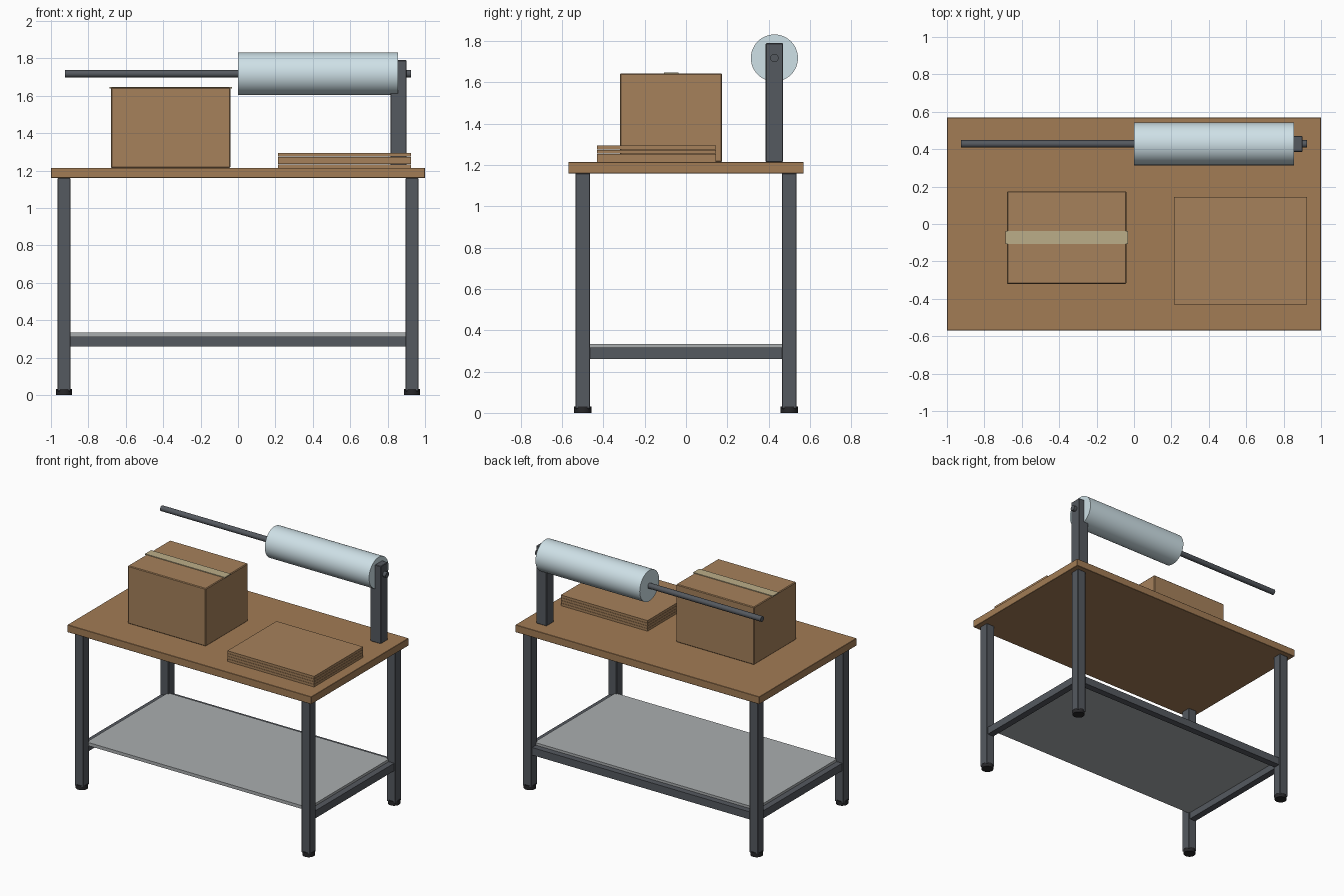
import bpy, math

if "Cube" in bpy.data.objects:
    bpy.data.objects.remove(bpy.data.objects["Cube"])


def mat(name, r, g, b):
    m = bpy.data.materials.new(name)
    m.diffuse_color = (r, g, b, 1)
    m.use_nodes = True
    m.node_tree.nodes["Principled BSDF"].inputs["Base Color"].default_value = m.diffuse_color
    return m


STEEL = mat("dark_steel", 0.09, 0.10, 0.115)
RUBBER = mat("rubber", 0.02, 0.02, 0.022)
WOOD = mat("wood", 0.36, 0.20, 0.09)
CARD = mat("cardboard", 0.38, 0.22, 0.105)
TAPE = mat("tape", 0.50, 0.42, 0.25)
SHEET = mat("shelf_metal", 0.40, 0.42, 0.43)
WRAP = mat("wrap_film", 0.62, 0.75, 0.80)


def box(name, x, y, z, m, bevel=0):
    """Box from (min, max) ranges."""
    r = (x, y, z)
    bpy.ops.mesh.primitive_cube_add(size=1, location=[(a + b) / 2 for a, b in r])
    o = bpy.context.object
    o.name = name
    o.scale = [b - a for a, b in r]
    bpy.ops.object.transform_apply(location=False, rotation=False, scale=True)
    o.data.materials.append(m)
    if bevel:
        b = o.modifiers.new("bevel", 'BEVEL')
        b.width, b.segments = bevel, 1
    return o


def cyl(name, radius, depth, loc, m, along_x=False, sides=32):
    rot = (0, math.pi / 2, 0) if along_x else (0, 0, 0)
    bpy.ops.mesh.primitive_cylinder_add(vertices=sides, radius=radius, depth=depth,
                                        location=loc, rotation=rot)
    o = bpy.context.object
    o.name = name
    o.data.materials.append(m)
    bpy.ops.object.shade_smooth_by_angle(angle=math.radians(35))
    return o


# Table top
box("table_top", (-1, 1), (-0.57, 0.57), (1.16, 1.215), WOOD, 0.002)

# Legs, feet and side rails
for sx, side in ((-1, "left"), (1, "right")):
    for sy, end in ((-1, "front"), (1, "back")):
        x, y = sx * 0.93, sy * 0.5
        box(f"{end}_{side}_leg", (x - 0.035, x + 0.035), (y - 0.035, y + 0.035),
            (0.02, 1.16), STEEL, 0.003)
        cyl(f"{end}_{side}_foot", 0.042, 0.032, (x, y, 0.016), RUBBER, sides=24)
    x = sx * 0.93
    box(f"{side}_rail", (x - 0.025, x + 0.025), (-0.466, 0.466), (0.26, 0.316), STEEL)

# Back rail and lower shelf (open at the front)
box("back_rail", (-0.896, 0.896), (0.475, 0.525), (0.26, 0.316), STEEL)
box("lower_shelf", (-0.91, 0.91), (-0.475, 0.48), (0.31, 0.334), SHEET)

# Roll holder: post, rod and wrap roll
RY, RZ = 0.428, 1.718
box("roll_post", (0.815, 0.9), (RY - 0.042, RY + 0.042), (1.215, 1.79), STEEL, 0.003)
cyl("roll_rod", 0.02, 1.85, (0, RY, RZ), STEEL, True, 24)
cyl("wrap_roll", 0.114, 0.855, (0.4275, RY, RZ), WRAP, True, 48)

# Closed carton with a tape strip
box("carton", (-0.68, -0.04), (-0.32, 0.175), (1.215, 1.643), CARD, 0.005)
box("carton_tape", (-0.687, -0.033), (-0.107, -0.037), (1.64, 1.648), TAPE)

# Stack of flat cardboard sheets
for i in range(4):
    z = 1.215 + i * 0.02
    box(f"flat_sheet_{i + 1}", (0.214, 0.925), (-0.43, 0.145), (z, z + 0.0185), CARD)
